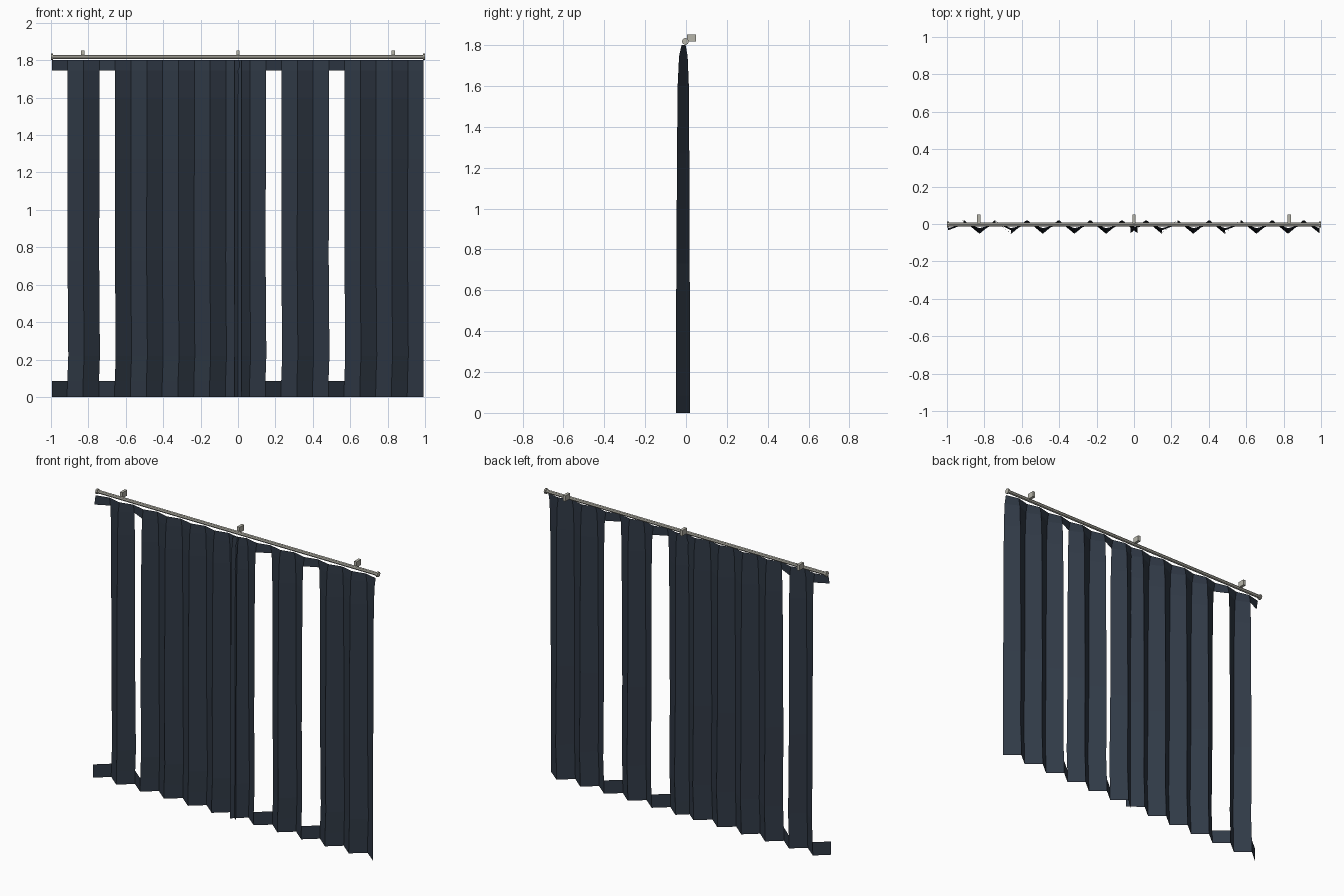
import bpy, bmesh, math
from mathutils import Matrix

if "Cube" in bpy.data.objects:
    bpy.data.objects.remove(bpy.data.objects["Cube"])


def material(name, rgb):
    m = bpy.data.materials.new(name)
    m.diffuse_color = (*rgb, 1)
    m.use_nodes = True
    m.node_tree.nodes["Principled BSDF"].inputs["Base Color"].default_value = m.diffuse_color
    return m


FABRIC = material("dark blue fabric", (0.030, 0.042, 0.062))
METAL = material("warm grey metal", (0.47, 0.46, 0.40))


def add_object(name, bm, mat):
    mesh = bpy.data.meshes.new(name)
    bm.to_mesh(mesh)
    bm.free()
    mesh.materials.append(mat)
    ob = bpy.data.objects.new(name, mesh)
    bpy.context.collection.objects.link(ob)
    return ob


# Curtain rows: height, front fold depth, back fold depth, sideways sway
ROWS = [(0.0, -0.050, 0.020, -0.003), (0.085, -0.050, 0.020, -0.002),
        (0.22, -0.050, 0.020, 0.003), (0.73, -0.047, 0.018, -0.001),
        (1.27, -0.044, 0.016, 0.0), (1.60, -0.041, 0.014, 0.0),
        (1.745, -0.034, 0.008, 0.0), (1.80, -0.022, -0.002, 0.0)]
FOLDS = 12


def curtain(name, x0, x1, open_strips):
    bm = bmesh.new()
    grid = []
    for z, front, back, sway in ROWS:
        row = []
        for i in range(FOLDS + 1):
            dx = 0 if i in (0, FOLDS) else sway
            x = x0 + (x1 - x0) * i / FOLDS + dx
            row.append(bm.verts.new((x, back if i % 2 else front, z)))
        grid.append(row)
    last = len(ROWS) - 2
    for r in range(last + 1):
        for i in range(FOLDS):
            # Open strips keep only the bottom and top hems
            if i in open_strips and 0 < r < last:
                continue
            bm.faces.new((grid[r][i], grid[r][i + 1],
                          grid[r + 1][i + 1], grid[r + 1][i]))
    return add_object(name, bm, FABRIC)


curtain("left_curtain", -0.995, 0.02, {0, 3})
curtain("right_curtain", -0.02, 0.992, {2, 6})


def cylinder_x(name, x, length, radius, sides):
    bm = bmesh.new()
    mat = Matrix.Translation((x, -0.003, 1.818)) @ Matrix.Rotation(math.pi / 2, 4, 'Y')
    bmesh.ops.create_cone(bm, cap_ends=True, segments=sides, radius1=radius,
                          radius2=radius, depth=length, matrix=mat)
    return add_object(name, bm, METAL)


# Rod with end caps
cylinder_x("curtain_rod", 0, 1.98, 0.011, 8)
for side, x in (("left", -0.9945), ("right", 0.9945)):
    cylinder_x(side + "_end_cap", x, 0.011, 0.017, 8)

# Wall brackets
for side, x in (("left", -0.83), ("middle", 0), ("right", 0.83)):
    bm = bmesh.new()
    bmesh.ops.create_cube(bm, size=1, matrix=Matrix.Translation((x, 0.027, 1.835))
                          @ Matrix.Diagonal((0.018, 0.046, 0.036, 1)))
    add_object(side + "_bracket", bm, METAL)
